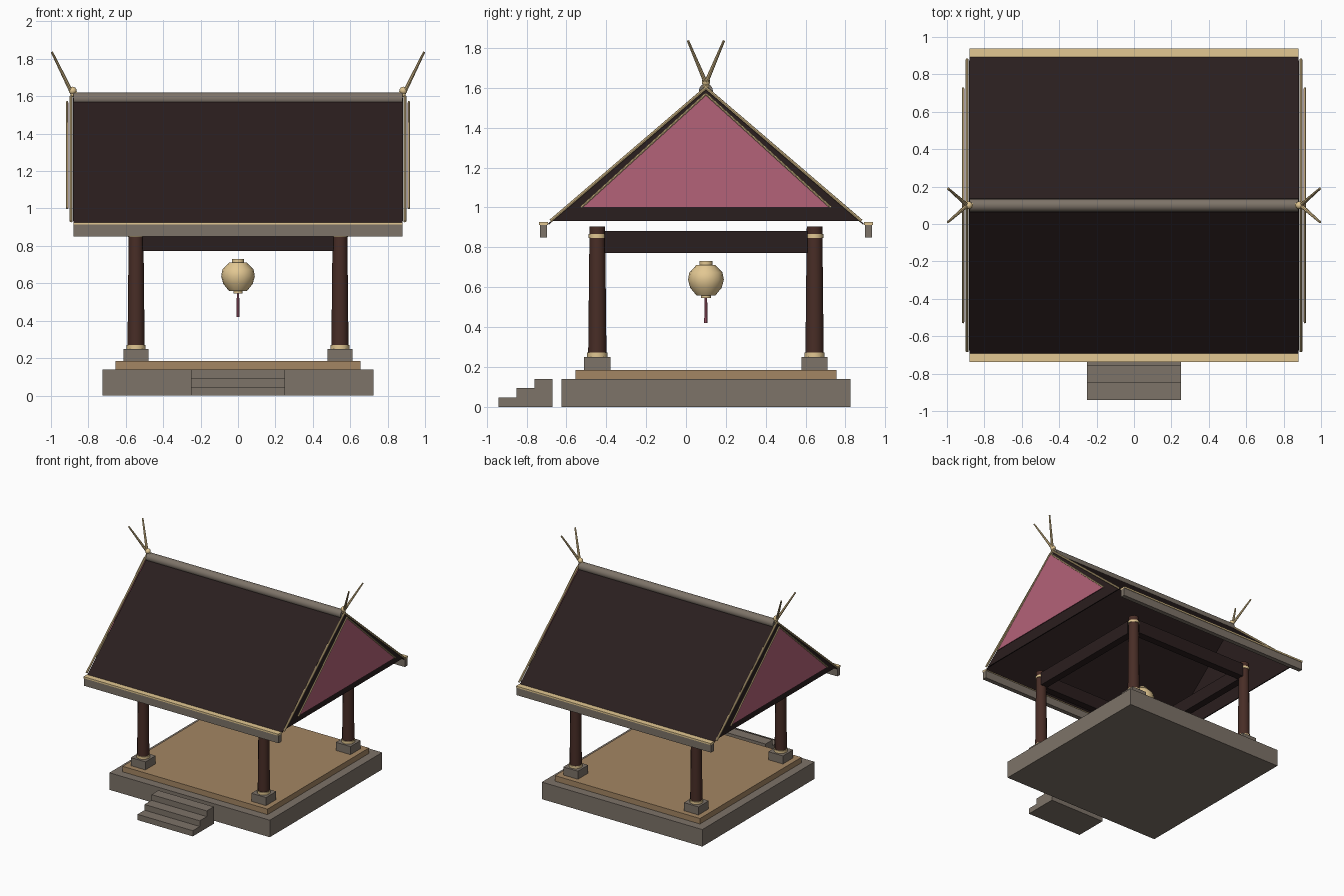
import bpy, bmesh, math
from mathutils import Vector

if "Cube" in bpy.data.objects:
    bpy.data.objects.remove(bpy.data.objects["Cube"])

CY = 0.1  # the pavilion is centred here; the steps reach further forward


def mat(name, rgb):
    lin = [((c / 255 + 0.055) / 1.055) ** 2.4 for c in rgb]
    m = bpy.data.materials.new(name)
    m.diffuse_color = (*lin, 1)
    m.use_nodes = True
    m.node_tree.nodes["Principled BSDF"].inputs["Base Color"].default_value = m.diffuse_color
    return m


STONE = mat("grey stone", (125, 115, 104))
WOOD = mat("tan wood", (164, 134, 99))
GOLD = mat("pale gold", (226, 199, 146))
PILLAR = mat("red brown wood", (72, 45, 38))
ROOF = mat("dark roof", (42, 30, 30))
PINK = mat("rose pink", (180, 98, 120))


def make(name, bm, material, smooth=False):
    bmesh.ops.recalc_face_normals(bm, faces=bm.faces)
    me = bpy.data.meshes.new(name)
    bm.to_mesh(me)
    bm.free()
    me.materials.append(material)
    ob = bpy.data.objects.new(name, me)
    bpy.context.collection.objects.link(ob)
    if smooth:
        bpy.ops.object.select_all(action='DESELECT')
        ob.select_set(True)
        bpy.context.view_layer.objects.active = ob
        bpy.ops.object.shade_smooth_by_angle(angle=math.radians(40))
    return ob


def box(name, x, y, z, material):
    """Box from (min, max) ranges."""
    bm = bmesh.new()
    bmesh.ops.create_cube(bm, size=1)
    for v in bm.verts:
        v.co = [r[0] if c < 0 else r[1] for c, r in zip(v.co, (x, y, z))]
    return make(name, bm, material)


def rod(name, a, b, r1, r2, material, sides=12):
    """Round bar from point a to point b."""
    a, b = Vector(a), Vector(b)
    d = b - a
    bm = bmesh.new()
    bmesh.ops.create_cone(bm, cap_ends=True, segments=sides, radius1=r1, radius2=r2, depth=d.length)
    q = d.to_track_quat('Z', 'Y')
    for v in bm.verts:
        v.co = q @ v.co + (a + b) / 2
    return make(name, bm, material, True)


def extrude_x(name, x0, x1, profile, material):
    """Extrude a (y, z) outline along x; y is measured from the pavilion centre."""
    bm = bmesh.new()
    f = bm.faces.new([bm.verts.new((x0, CY + y, z)) for y, z in profile])
    ext = bmesh.ops.extrude_face_region(bm, geom=[f])
    bmesh.ops.translate(bm, vec=(x1 - x0, 0, 0),
                        verts=[g for g in ext["geom"] if isinstance(g, bmesh.types.BMVert)])
    return make(name, bm, material)


def lathe(name, profile, material, sides=16):
    """Spin an (r, z) profile about the lantern axis."""
    bm = bmesh.new()
    rings = [[bm.verts.new((r * math.cos(2 * math.pi * i / sides),
                            CY + r * math.sin(2 * math.pi * i / sides), z))
              for i in range(sides)] for r, z in profile]
    for lo, hi in zip(rings, rings[1:]):
        for i in range(sides):
            j = (i + 1) % sides
            bm.faces.new((lo[i], lo[j], hi[j], hi[i]))
    bm.faces.new(rings[0])
    bm.faces.new(rings[-1])
    return make(name, bm, material, True)


# platform and deck
box("stone_platform", (-.725, .725), (CY - .725, CY + .725), (0, .139), STONE)
box("wood_deck", (-.655, .655), (CY - .655, CY + .655), (.139, .184), WOOD)

# three steps
for i in range(3):
    y = -.94 + .09 * i
    box(f"step_{i + 1}", (-.25, .25), (y, y + .09), (0, .0465 * (i + 1)), STONE)

# pillars on plinths, with gold collars
P = .545
for sx in (-1, 1):
    for sy in (-1, 1):
        x, y = sx * P, CY + sy * P
        box("pillar_plinth", (x - .066, x + .066), (y - .066, y + .066), (.184, .25), STONE)
        rod("pillar", (x, y, .25), (x, y, .904), .046, .039, PILLAR)
        rod("pillar_base_ring", (x, y, .25), (x, y, .271), .051, .051, GOLD)
        rod("pillar_top_ring", (x, y, .848), (x, y, .866), .044, .044, GOLD)

# tie beams between the pillars
for s in (-1, 1):
    box("long_beam", (-.51, .51), (CY + s * P - .03, CY + s * P + .03), (.772, .881), ROOF)
    box("cross_beam", (s * P - .03, s * P + .03), (CY - .51, CY + .51), (.772, .881), ROOF)

# roof slopes, open underneath, and ridge pole
for s in (-1, 1):
    extrude_x("roof_slope", -.88, .88,
              [(0, 1.594), (s * .792, .919), (s * .788, .914), (0, 1.586)], ROOF)
rod("ridge_pole", (-.88, CY, 1.586), (.88, CY, 1.586), .035, .035, STONE, 16)

# eave boards with gold caps
for s in (-1, 1):
    y = CY + s * .815
    box("eave_board", (-.88, .88), (y - .018, y + .018), (.85, .913), STONE)
    box("eave_cap", (-.88, .88), (y - .023, y + .023), (.913, .926), GOLD)

# gable ends: dark wall, pink panel, gold trims, ball and crossed finials
for s in (-1, 1):
    extrude_x("gable_wall", s * .872, s * .881, [(-.775, .932), (.775, .932), (0, 1.594)], ROOF)
    extrude_x("gable_panel", s * .906, s * .912, [(-.625, 1.0), (.625, 1.0), (0, 1.567)], PINK)
    rod("ridge_ball_stub", (s * .86, CY, 1.61), (s * .893, CY, 1.61), .015, .015, GOLD)
    bm = bmesh.new()
    bmesh.ops.create_uvsphere(bm, u_segments=12, v_segments=8, radius=.021)
    bmesh.ops.translate(bm, verts=bm.verts, vec=(s * .884, CY, 1.63))
    make("ridge_ball", bm, GOLD, True)
    for t in (-1, 1):
        rod("barge_trim", (s * .892, CY + t * .78, .932), (s * .892, CY, 1.6), .008, .008, GOLD, 8)
        rod("gable_trim", (s * .914, CY + t * .627, 1.0), (s * .914, CY, 1.57), .006, .006, GOLD, 8)
        rod("crossed_finial", (s * .884, CY - t * .006, 1.61), (s * .995, CY + t * .09, 1.836),
            .011, .006, GOLD, 8)

# hanging lantern with tassel
lathe("lantern_body", [(.047, .558), (.079, .597), (.09, .638), (.083, .674), (.047, .712)], GOLD)
lathe("lantern_cap", [(.033, .71), (.033, .731)], GOLD)
lathe("lantern_foot", [(.025, .546), (.025, .56)], GOLD)
lathe("lantern_tassel", [(.009, .42), (.006, .55)], PINK, 8)
